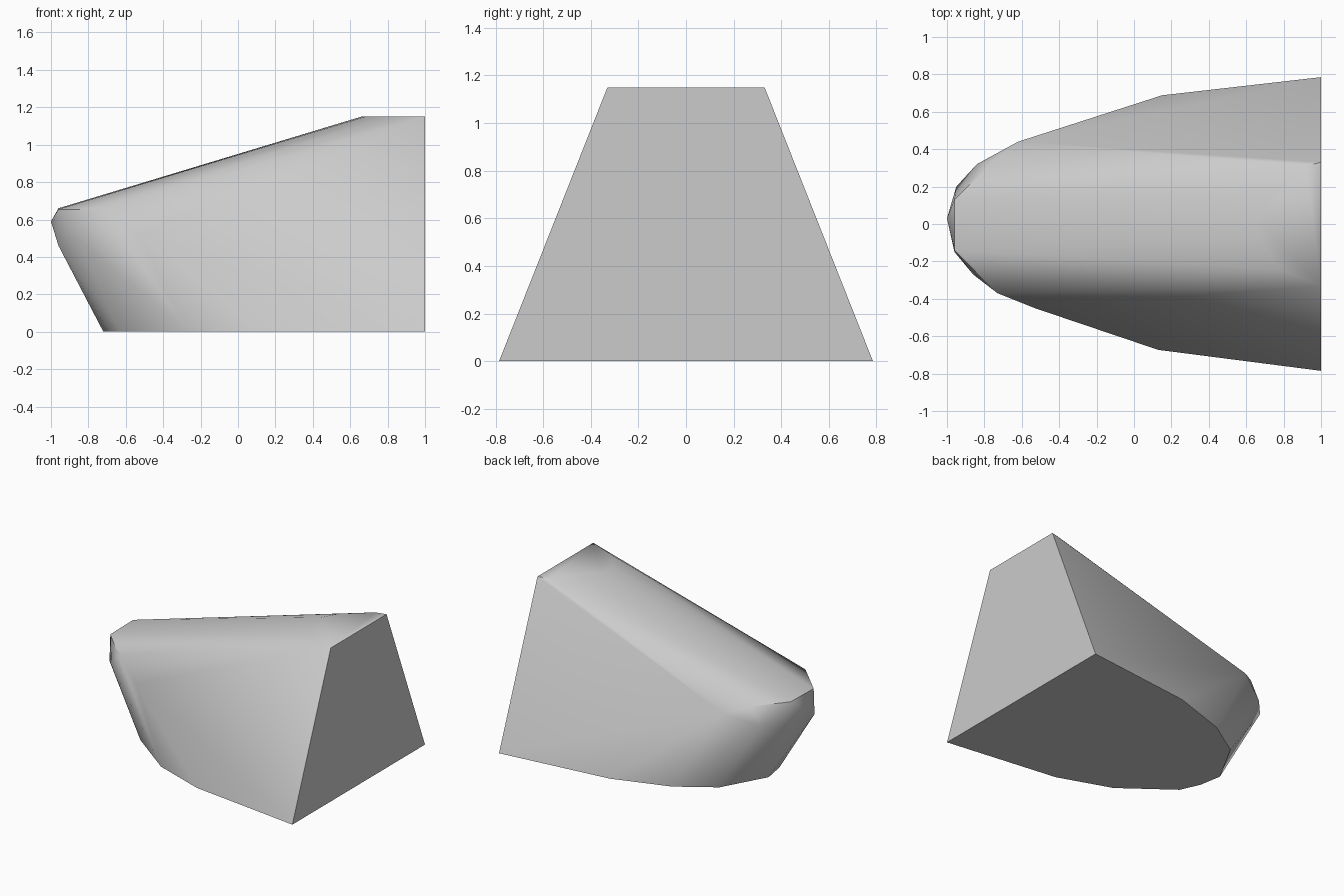
import bpy, bmesh, math

if "Cube" in bpy.data.objects:
    bpy.data.objects.remove(bpy.data.objects["Cube"], do_unlink=True)

# Single light grey material
grey = bpy.data.materials.new("light_grey")
grey.use_nodes = True
colour = (0.6, 0.6, 0.6, 1.0)
grey.diffuse_color = colour
grey.node_tree.nodes["Principled BSDF"].inputs["Base Color"].default_value = colour

# Flat base outline (x, y)
base = [(1, .785), (.15, .688), (-.27, .55), (-.54, .376), (-.72, .05),
        (-.69, -.12), (-.625, -.263), (-.265, -.533), (.13, -.673), (1, -.785)]
# Flat roof tip outline (x, y)
roof = [(1, .33), (.92, .31), (.74, .16), (.66, .03), (.68, -.1), (.78, -.24), (1, -.33)]
# Blunt nose: lower belt, tip and upper rim (x, y, z)
nose = [(-.62, .44, .60), (-.84, .32, .52), (-.95, .20, .51), (-1, .03, .59),
        (-.96, -.15, .46), (-.86, -.27, .50), (-.53, -.45, .52),
        (-.96, .13, .66), (-.76, .33, .645), (-.96, -.14, .655), (-.73, -.37, .65)]

# Faceted wedge body wrapped around the outlines
bm = bmesh.new()
points = [(x, y, 0) for x, y in base] + [(x, y, 1.15) for x, y in roof] + nose
for p in points:
    bm.verts.new(p)
hull = bmesh.ops.convex_hull(bm, input=bm.verts[:])
spare = [v for v in bm.verts if not v.link_faces]
bmesh.ops.delete(bm, geom=spare, context="VERTS")
bmesh.ops.dissolve_limit(bm, angle_limit=math.radians(0.5),
                         verts=bm.verts[:], edges=bm.edges[:])
bmesh.ops.recalc_face_normals(bm, faces=bm.faces[:])

mesh = bpy.data.meshes.new("wedge_body")
bm.to_mesh(mesh)
bm.free()
mesh.materials.append(grey)
body = bpy.data.objects.new("wedge_body", mesh)
bpy.context.collection.objects.link(body)

# Smooth sides and roof, crisp base, back and nose rim
bpy.ops.object.select_all(action="DESELECT")
body.select_set(True)
bpy.context.view_layer.objects.active = body
bpy.ops.object.shade_smooth_by_angle(angle=math.radians(38))
